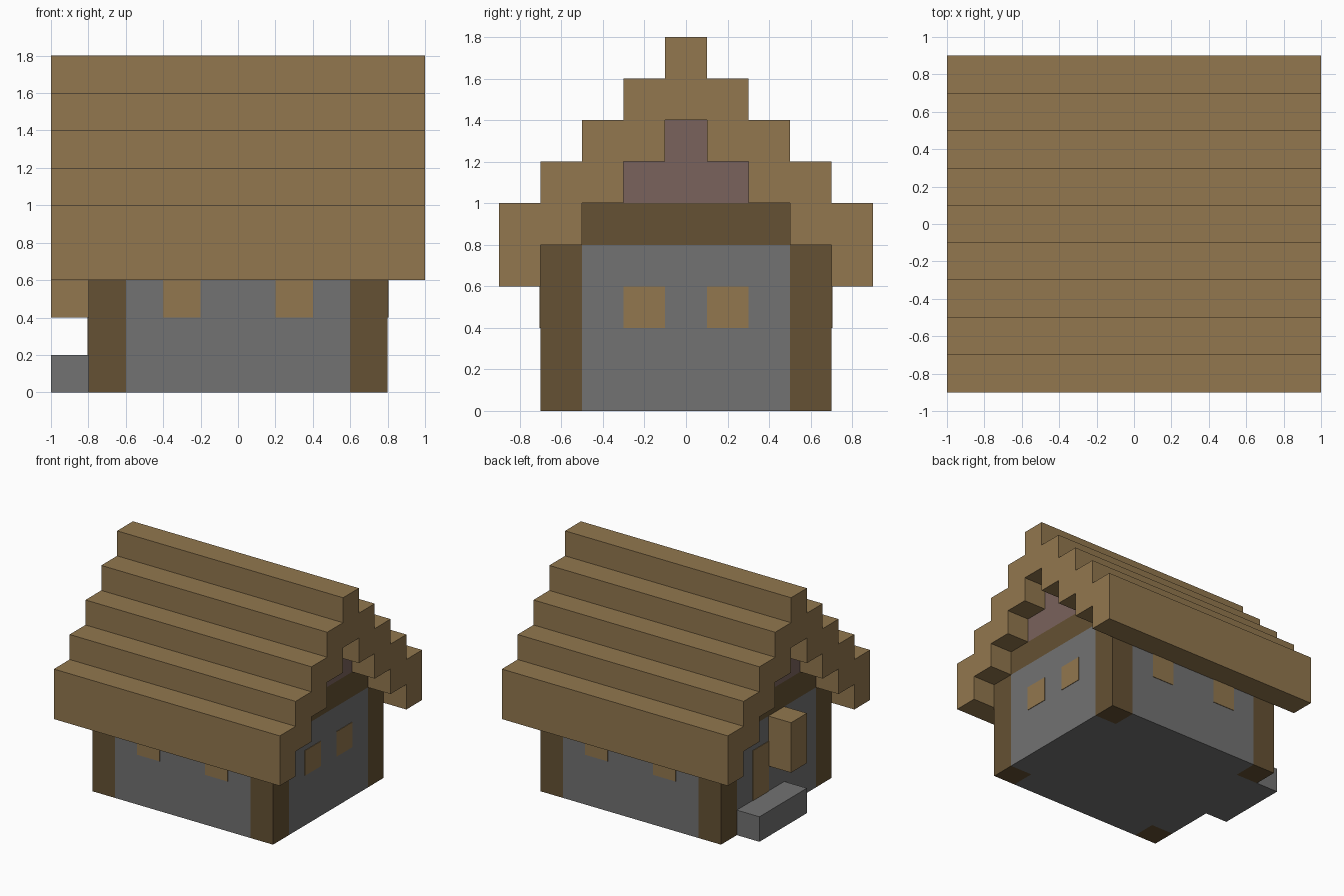
import bpy
import bmesh
from mathutils import Vector

cube = bpy.data.objects.get("Cube")
if cube:
    bpy.data.objects.remove(cube, do_unlink=True)

U = 0.2            # size of one building block
HALF_X, HALF_Y = 4 * U, 3.5 * U


def linear(v):
    v /= 255
    return v / 12.92 if v <= 0.04045 else ((v + 0.055) / 1.055) ** 2.4


def material(name, *rgb):
    mat = bpy.data.materials.new(name)
    color = [linear(v) for v in rgb] + [1]
    mat.use_nodes = True
    mat.diffuse_color = color
    node = next(n for n in mat.node_tree.nodes if n.type == "BSDF_PRINCIPLED")
    node.inputs["Base Color"].default_value = color
    node.inputs["Roughness"].default_value = 0.9
    return mat


wood = material("light_wood", 146, 119, 78)
dark_wood = material("dark_wood", 101, 81, 51)
stone = material("grey_stone", 114, 114, 114)
plaster = material("mauve_gable", 122, 98, 92)


def prism(name, points, direction, mat):
    """Extrude a flat outline along a direction."""
    bm = bmesh.new()
    face = bm.faces.new([bm.verts.new(p) for p in points])
    new = bmesh.ops.extrude_face_region(bm, geom=[face])["geom"]
    verts = [v for v in new if isinstance(v, bmesh.types.BMVert)]
    bmesh.ops.translate(bm, verts=verts, vec=Vector(direction))
    bmesh.ops.recalc_face_normals(bm, faces=bm.faces)
    mesh = bpy.data.meshes.new(name)
    bm.to_mesh(mesh)
    bm.free()
    mesh.materials.append(mat)
    obj = bpy.data.objects.new(name, mesh)
    bpy.context.collection.objects.link(obj)
    return obj


def box(name, x, y, z, mat):
    outline = [(x[0], y[0], z[0]), (x[1], y[0], z[0]),
               (x[1], y[1], z[0]), (x[0], y[1], z[0])]
    return prism(name, outline, (0, 0, z[1] - z[0]), mat)


# Stone walls: a rectangle with notched corners for the posts
ix, iy = HALF_X - U, HALF_Y - U
plan = []
for sx, sy in ((1, 1), (-1, 1), (-1, -1), (1, -1)):
    corner = [(sx * HALF_X, sy * iy, 0), (sx * ix, sy * iy, 0), (sx * ix, sy * HALF_Y, 0)]
    plan += corner if sx == sy else corner[::-1]
prism("stone_walls", plan, (0, 0, 4 * U), stone)

# Corner posts
for sx, side in ((-1, "right"), (1, "left")):
    for sy, end in ((-1, "front"), (1, "back")):
        box(f"{end}_{side}_post", sorted((sx * ix, sx * HALF_X)),
            sorted((sy * iy, sy * HALF_Y)), (0, 4 * U), dark_wood)

# Tie beam and stepped gable
span = (-HALF_X, HALF_X)
box("tie_beam", span, (-iy, iy), (4 * U, 5 * U), dark_wood)
box("lower_gable", span, (-1.5 * U, 1.5 * U), (5 * U, 6 * U), plaster)
box("upper_gable", span, (-0.5 * U, 0.5 * U), (6 * U, 7 * U), plaster)

# Stepped roof shell: outer stairs over, inner stairs under
outer, inner = [], []
for i in range(5):
    y0, y1 = (4.5 - i) * U, (3.5 - i) * U
    outer += [(y0, (4 + i) * U if i else 3 * U), (y0, (5 + i) * U)]
    inner += [(y1, (3 + i) * U), (y1, (4 + i) * U)] if i < 4 else []
half = outer + [(-y, z) for y, z in reversed(outer)]
under = [(-y, z) for y, z in inner] + inner[::-1]
prism("stepped_roof", [(-5 * U, y, z) for y, z in half + under], (10 * U, 0, 0), wood)

# Windows on the front, back and left walls
T = 0.004
for s, side in ((-1, "right"), (1, "left")):
    wx = sorted((s * U, s * 2 * U))
    for e, end in ((-1, "front"), (1, "back")):
        box(f"{end}_{side}_window", wx, sorted((e * HALF_Y, e * (HALF_Y + T))),
            (2 * U, 3 * U), wood)
for e, end in ((-1, "front"), (1, "back")):
    box(f"side_{end}_window", (HALF_X, HALF_X + T),
        sorted((e * 0.5 * U, e * 1.5 * U)), (2 * U, 3 * U), wood)

# Entrance on the right wall: door, step and hanging block
box("door", (-HALF_X - T, -HALF_X), (0.5 * U, 1.5 * U), (U, 3 * U), wood)
box("door_step", (-5 * U, -HALF_X), (-0.5 * U, 2.5 * U), (0, U), stone)
box("hanging_block", (-5 * U, -HALF_X), (-0.5 * U, 0.5 * U), (2 * U, 4 * U), wood)
